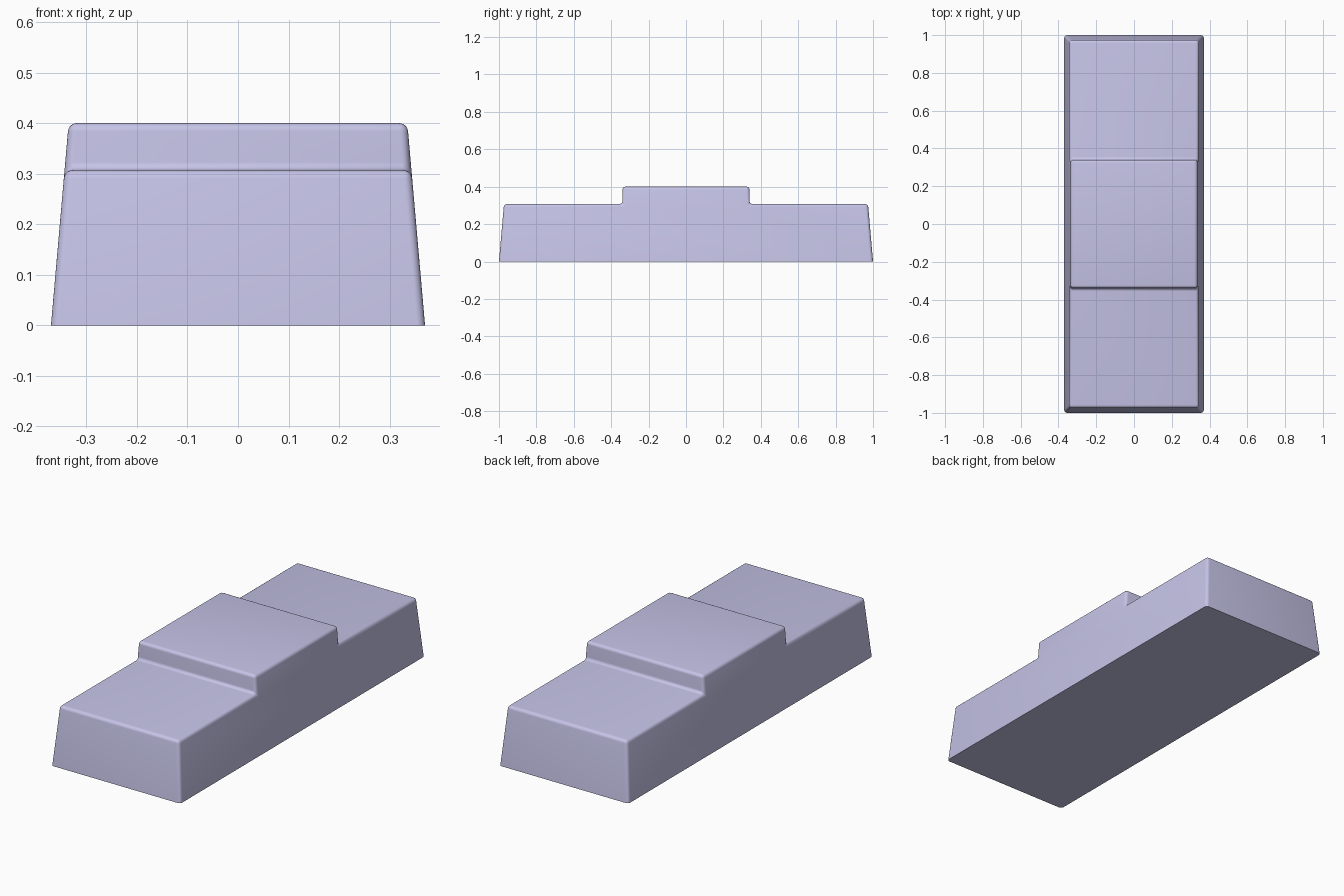
import bpy, bmesh, math

if "Cube" in bpy.data.objects:
    bpy.data.objects.remove(bpy.data.objects["Cube"])

DRAFT = math.tan(math.radians(5))   # wall slope
LOW, HIGH, STEP = 0.307, 0.40, 0.34
RADIUS = 0.016

# Stepped side profile (y, z), sloped at both ends
end = 1.0 - DRAFT * LOW
profile = [(-1, 0), (1, 0), (end, LOW), (STEP, LOW), (STEP, HIGH),
           (-STEP, HIGH), (-STEP, LOW), (-end, LOW)]

# Sweep the profile across x, narrowing with height
bm = bmesh.new()
sides = [[bm.verts.new((s * (0.37 - DRAFT * z), y, z)) for y, z in profile] for s in (-1, 1)]
left, right = sides
bm.faces.new(left)
bm.faces.new(right)
n = len(profile)
for i in range(n):
    j = (i + 1) % n
    bm.faces.new((left[i], left[j], right[j], right[i]))
bmesh.ops.recalc_face_normals(bm, faces=bm.faces)

# Round every edge except the flat underside
edges = [e for e in bm.edges if any(v.co.z > 0.01 for v in e.verts)]
bmesh.ops.bevel(bm, geom=edges, offset=RADIUS, offset_type='OFFSET', segments=5,
                profile=0.5, affect='EDGES', clamp_overlap=True)
bmesh.ops.recalc_face_normals(bm, faces=bm.faces)

mesh = bpy.data.meshes.new("stepped_block")
bm.to_mesh(mesh)
bm.free()
block = bpy.data.objects.new("stepped_block", mesh)
bpy.context.collection.objects.link(block)
bpy.context.view_layer.objects.active = block
block.select_set(True)
bpy.ops.object.shade_smooth_by_angle(angle=math.radians(30))

# Pale lavender finish
mat = bpy.data.materials.new("lavender")
mat.diffuse_color = (0.56, 0.55, 0.80, 1)
mat.use_nodes = True
mat.node_tree.nodes["Principled BSDF"].inputs["Base Color"].default_value = mat.diffuse_color
mesh.materials.append(mat)
